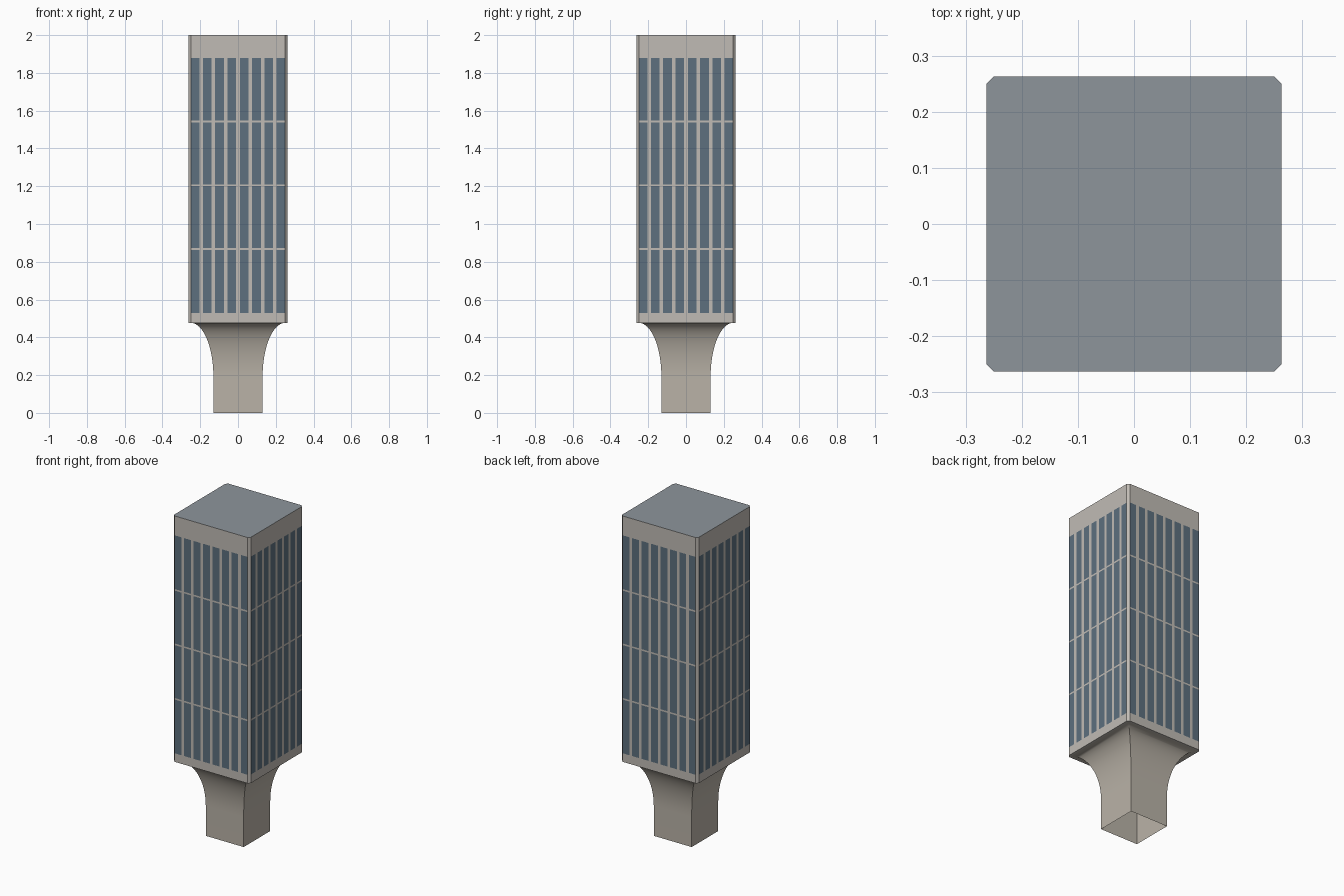
import bpy, bmesh, math

if "Cube" in bpy.data.objects:
    bpy.data.objects.remove(bpy.data.objects["Cube"])

H, C = 0.2625, 0.25          # tower half width, flat part before the corner chamfer
Z0, TOP = 0.477, 2.0         # tower bottom and top


def mat(name, rgb):
    m = bpy.data.materials.new(name)
    m.diffuse_color = (*rgb, 1)
    m.use_nodes = True
    m.node_tree.nodes["Principled BSDF"].inputs["Base Color"].default_value = m.diffuse_color
    return m


concrete = mat("concrete", (0.53, 0.50, 0.46))
stone = mat("stone", (0.49, 0.45, 0.39))
glass = mat("glass", (0.11, 0.16, 0.21))
roofing = mat("roofing", (0.27, 0.30, 0.33))


def finish(name, bm, mats):
    me = bpy.data.meshes.new(name)
    bm.to_mesh(me)
    bm.free()
    ob = bpy.data.objects.new(name, me)
    bpy.context.collection.objects.link(ob)
    for m in mats:
        me.materials.append(m)
    return ob


def around(points):
    """Repeat one side's points on all four sides, counter-clockwise."""
    out = []
    for _ in range(4):
        out += points
        points = [(-y, x) for x, y in points]
    return out


def loft(bm, rings, pick=lambda i, k: 0):
    vs = [[bm.verts.new((x, y, z)) for x, y in pts] for pts, z in rings]
    n = len(vs[0])
    for k in range(len(vs) - 1):
        for i in range(n):
            j = (i + 1) % n
            f = bm.faces.new((vs[k][i], vs[k][j], vs[k + 1][j], vs[k + 1][i]))
            f.material_index = pick(i, k)
    return vs


# Tower walls: flush grid of glass panes, mullions and floor bands
us = [-C] + [0.065 * k + s for k in range(-3, 4) for s in (-0.0095, 0.0095)] + [C]
outline = around([(u, -H) for u in us])
zs = [Z0, 0.53]
for k in range(1, 4):
    zs += [0.53 + 0.3375 * k - 0.005, 0.53 + 0.3375 * k + 0.005]
zs += [1.88, TOP]
bm = bmesh.new()
loft(bm, [(outline, z) for z in zs],
     lambda i, k: 1 if i % 16 % 2 == 0 and k % 2 == 1 else 0)
finish("tower_walls", bm, [concrete, glass])

# Flat roof
octagon = around([(-C, -H), (C, -H)])
bm = bmesh.new()
bm.faces.new([bm.verts.new((x, y, TOP)) for x, y in octagon])
finish("roof", bm, [roofing])

# Narrow underside ledge between the flare and the tower outline
bm = bmesh.new()
outer = [bm.verts.new((x, y, Z0)) for x, y in octagon]
inner = [bm.verts.new((x, y, Z0)) for x, y in around([(-C, -C)])]
for i in range(4):
    a, b = outer[2 * i], outer[2 * i + 1]
    p, q = inner[i], inner[(i + 1) % 4]
    bm.faces.new((a, p, q, b))
    bm.faces.new((b, q, outer[(2 * i + 2) % 8]))
finish("underside_ledge", bm, [concrete])

# Square pedestal, open below, flaring out along a quarter ellipse
rings = [(around([(-0.13, -0.13)]), 0.0)]
for s in range(17):
    a = math.pi / 2 * s / 16
    r = 0.13 + 0.12 * (1 - math.cos(a))
    rings.append((around([(-r, -r)]), 0.19 + (Z0 - 0.19) * math.sin(a)))
bm = bmesh.new()
loft(bm, rings)
pedestal = finish("pedestal", bm, [stone])
bpy.context.view_layer.objects.active = pedestal
pedestal.select_set(True)
bpy.ops.object.shade_smooth_by_angle(angle=math.radians(30))
